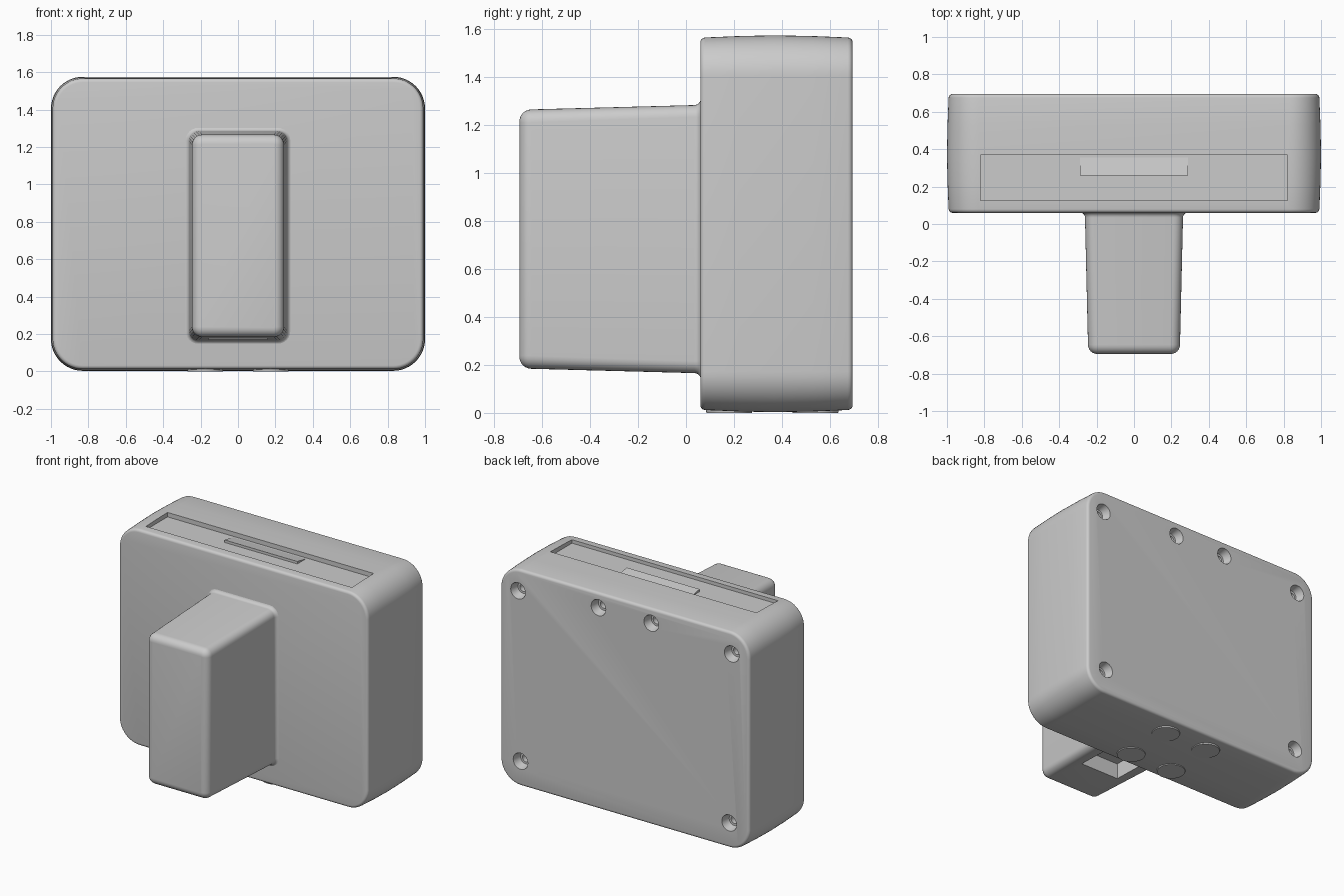
import bpy, bmesh, math
from mathutils import Vector

if "Cube" in bpy.data.objects:
    bpy.data.objects.remove(bpy.data.objects["Cube"])


def finish(name, bm):
    bmesh.ops.recalc_face_normals(bm, faces=bm.faces)
    me = bpy.data.meshes.new(name)
    bm.to_mesh(me)
    bm.free()
    ob = bpy.data.objects.new(name, me)
    bpy.context.collection.objects.link(ob)
    return ob


def loft(name, sections, cx, cz, n=8):
    """Skin rounded rectangles (y, half width, half height, corner radius)."""
    bm = bmesh.new()
    rings = []
    for y, hw, hh, r in sections:
        ring = []
        for q, (sx, sz) in enumerate([(1, 1), (-1, 1), (-1, -1), (1, -1)]):
            for i in range(n + 1):
                a = math.pi / 2 * (q + i / n)
                ring.append(bm.verts.new((cx + sx * (hw - r) + r * math.cos(a), y,
                                          cz + sz * (hh - r) + r * math.sin(a))))
        rings.append(ring)
    for a, b in zip(rings, rings[1:]):
        for i in range(len(a)):
            j = (i + 1) % len(a)
            bm.faces.new((a[i], a[j], b[j], b[i]))
    bm.faces.new(rings[0])
    bm.faces.new(rings[-1])
    bmesh.ops.remove_doubles(bm, verts=bm.verts, dist=1e-5)
    return finish(name, bm)


def box(name, lo, hi):
    bm = bmesh.new()
    bmesh.ops.create_cube(bm, size=1)
    lo, hi = Vector(lo), Vector(hi)
    for v in bm.verts:
        v.co = Vector((lo[k] + (v.co[k] + 0.5) * (hi[k] - lo[k]) for k in range(3)))
    return finish(name, bm)


def activate(ob):
    bpy.ops.object.select_all(action='DESELECT')
    ob.select_set(True)
    bpy.context.view_layer.objects.active = ob


def cut(ob, cutters):
    for c in cutters:
        m = ob.modifiers.new("cut", 'BOOLEAN')
        m.operation, m.solver, m.object = 'DIFFERENCE', 'EXACT', c
        activate(ob)
        bpy.ops.object.modifier_apply(modifier=m.name)
        bpy.data.objects.remove(c)


def smooth(ob):
    activate(ob)
    bpy.ops.object.shade_smooth_by_angle(angle=math.radians(32))


# case: drafted both ways from the parting line, small edge fillets
CZ, HW, HH, R = 0.789, 1.0, 0.786, 0.17
fillet = [(0.02 * (1 - math.sin(a)), 0.02 * (1 - math.cos(a)))
          for a in (math.pi / 2 * i / 4 for i in range(5))]
sections = []
for dy, o in reversed(fillet):
    sections.append((0.06 + 0.02 - (0.02 - dy), o + 0.009))
sections = sorted(sections) + [(0.22, 0.003), (0.37, 0), (0.53, 0.003)]
sections += [(0.695 - dy, o + 0.009) for dy, o in fillet]
case = loft("case", [(y, HW - o, HH - o, R - o) for y, o in sections], 0, CZ, 12)

# top compartment recess and countersunk screw holes in the back
cutters = [box("recess_cutter", (-0.82, 0.125, 1.543), (0.82, 0.37, 1.7))]
holes = [(x * s, z) for x, z in ((0.85, 1.41), (0.21, 1.46), (0.83, 0.19)) for s in (-1, 1)]
for x, z in holes:
    prof = [(0.75, 0.062), (0.69, 0.058), (0.635, 0.042), (0.635, 0.027), (0.55, 0.027)]
    cutters.append(loft("screw_cutter", [(y, r, r, r) for y, r in prof], x, z, 6))
cut(case, cutters)
smooth(case)

# wedge-shaped finger catch on the compartment cover
bm = bmesh.new()
side = [[bm.verts.new((x, y, z)) for y, z in ((0.26, 1.535), (0.26, 1.561), (0.355, 1.543), (0.355, 1.535))]
        for x in (-0.29, 0.29)]
for i in range(4):
    j = (i + 1) % 4
    bm.faces.new((side[0][i], side[0][j], side[1][j], side[1][i]))
for s in side:
    bm.faces.new(s)
finish("cover_catch", bm)

# tapered front block: rounded nose, drafted sides, flared root
nose = []
for i in range(7):
    a = math.pi / 2 * i / 6
    o = 0.05 * (1 - math.sin(a))
    nose.append((-0.695 + 0.05 * (1 - math.cos(a)), 0.246 - o, 0.541 - o, max(0.055 - o, 0.004)))
root = []
for i in range(7):
    a = math.pi / 2 * i / 6
    o = 0.028 * (1 - math.cos(a))
    root.append((0.034 + 0.028 * math.sin(a), 0.262 + o, 0.559 + o, 0.05 + o))
root.append((0.1, 0.29, 0.587, 0.078))
block = loft("front_block", nose + root, 0, 0.725, 6)
cut(block, [box("port_cutter", (-0.155, -0.36, 0.1), (0.155, -0.12, 0.29))])
smooth(block)

# four round feet under the case
for i, (x, y) in enumerate([(x, y) for x in (-0.175, 0.175) for y in (0.18, 0.54)]):
    bm = bmesh.new()
    bmesh.ops.create_cone(bm, cap_ends=True, segments=40, radius1=0.095, radius2=0.1, depth=0.03)
    bmesh.ops.translate(bm, verts=bm.verts, vec=(x, y, 0.015))
    smooth(finish("foot_%d" % (i + 1), bm))
